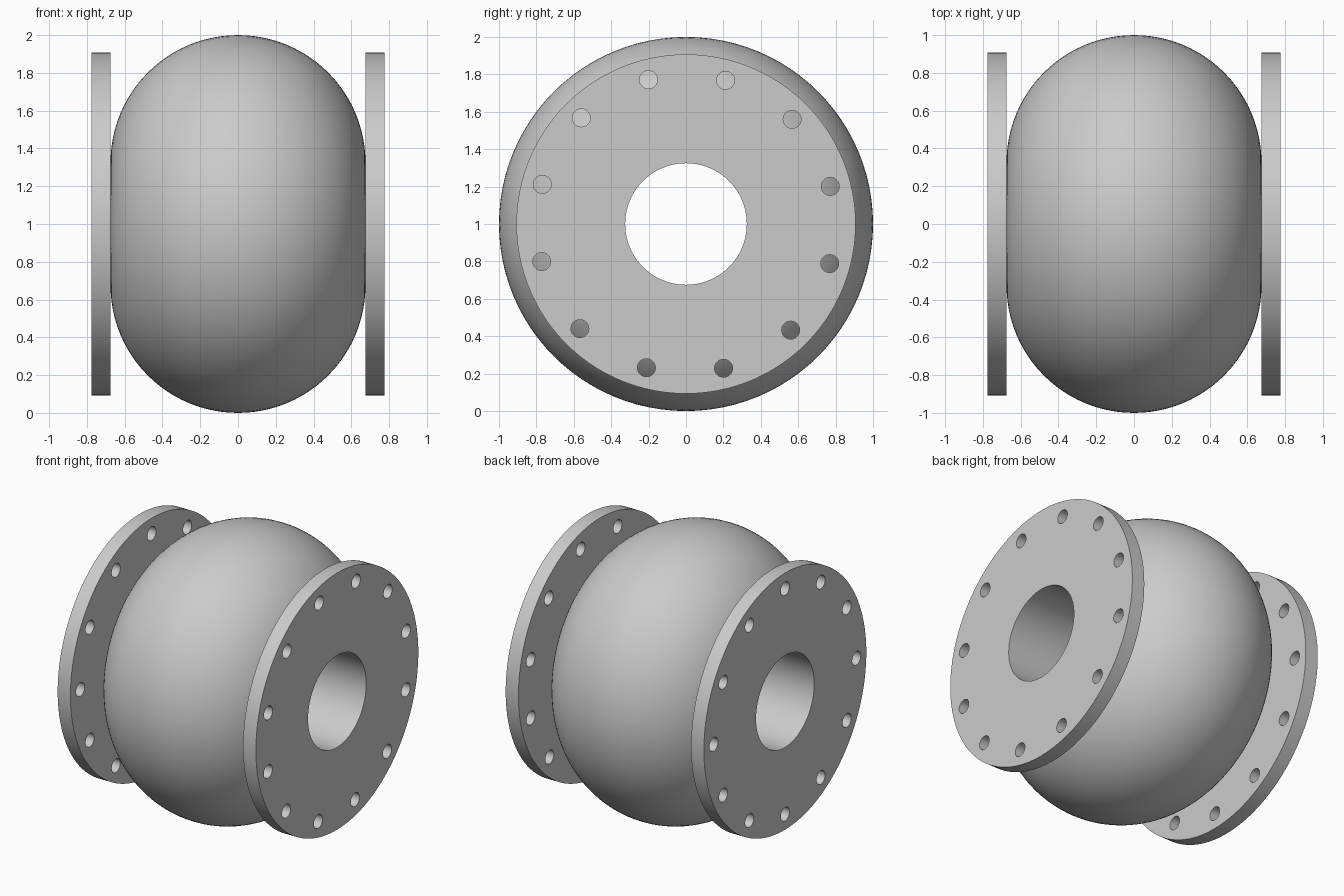
import bpy
import bmesh
from math import sin, cos, pi, radians
from mathutils import Vector, Matrix

cube = bpy.data.objects.get("Cube")
if cube:
    bpy.data.objects.remove(cube, do_unlink=True)

BORE = 0.325        # bore radius, also the centre of the body's bulge
BULGE = 0.675       # bulge radius, also half the body length
FLANGE = 0.907      # flange outer radius
THICK = 0.1
BOLT_CIRCLE = 0.797
BOLT_HOLE = 0.048
CENTRE_Z = 1.0

grey = bpy.data.materials.new("grey metal")
grey.use_nodes = True
colour = (0.6, 0.6, 0.6, 1)
grey.diffuse_color = colour
grey.node_tree.nodes["Principled BSDF"].inputs["Base Color"].default_value = colour


def finish(bm, name):
    bmesh.ops.recalc_face_normals(bm, faces=bm.faces)
    mesh = bpy.data.meshes.new(name)
    bm.to_mesh(mesh)
    bm.free()
    mesh.materials.append(grey)
    obj = bpy.data.objects.new(name, mesh)
    obj.location.z = CENTRE_Z
    bpy.context.collection.objects.link(obj)
    bpy.ops.object.select_all(action='DESELECT')
    obj.select_set(True)
    bpy.context.view_layer.objects.active = obj
    bpy.ops.object.shade_smooth_by_angle(angle=radians(30))
    return obj


def add_circle(bm, x, y, z, radius, steps):
    """Closed loop of edges in the plane across the pipe axis."""
    angles = [2 * pi * i / steps for i in range(steps)]
    verts = [bm.verts.new((x, y + radius * cos(a), z + radius * sin(a))) for a in angles]
    return [bm.edges.new((v, verts[i - 1])) for i, v in enumerate(verts)]


def make_body():
    """Half-round bulge and straight bore, turned about the x axis."""
    bm = bmesh.new()
    steps = 48
    arc = [pi * i / steps for i in range(steps + 1)]
    verts = [bm.verts.new((BULGE * cos(a), 0, BORE + BULGE * sin(a))) for a in arc]
    edges = [bm.edges.new((v, verts[i - 1])) for i, v in enumerate(verts)]
    bmesh.ops.spin(bm, geom=verts + edges, cent=(0, 0, 0), axis=(1, 0, 0),
                   angle=2 * pi, steps=96, use_merge=True)
    bmesh.ops.remove_doubles(bm, verts=bm.verts, dist=1e-5)
    return finish(bm, "body")


def make_flange(name, side, first_angle):
    """Drilled plate: fill between the outlines, then thicken outwards."""
    bm = bmesh.new()
    x = side * BULGE
    edges = add_circle(bm, x, 0, 0, FLANGE, 128)
    edges += add_circle(bm, x, 0, 0, BORE, 96)
    for i in range(12):
        a = first_angle + 2 * pi * i / 12
        edges += add_circle(bm, x, BOLT_CIRCLE * cos(a), BOLT_CIRCLE * sin(a), BOLT_HOLE, 32)
    bmesh.ops.triangle_fill(bm, edges=edges, use_beauty=True, normal=(side, 0, 0))
    grown = bmesh.ops.extrude_face_region(bm, geom=bm.faces[:], use_keep_orig=True)
    moved = [g for g in grown["geom"] if isinstance(g, bmesh.types.BMVert)]
    bmesh.ops.translate(bm, verts=moved, vec=(side * THICK, 0, 0))
    return finish(bm, name)


make_body()
make_flange("left_flange", 1, radians(14.6))
make_flange("right_flange", -1, 0)
